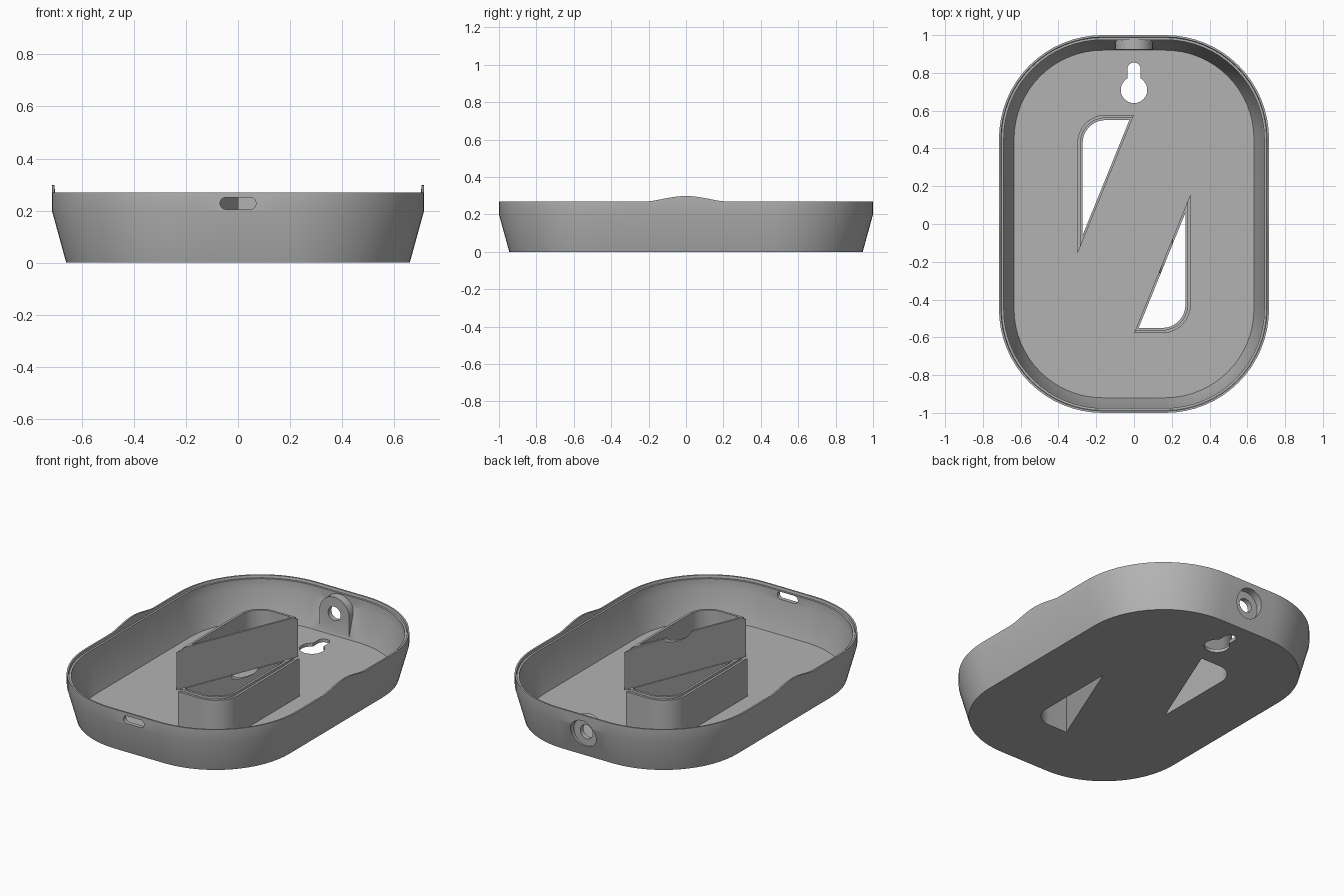
import bpy, bmesh
from math import sin, cos, pi, radians, hypot

cube = bpy.data.objects.get("Cube")
if cube:
    bpy.data.objects.remove(cube)

grey = bpy.data.materials.new("plain grey")
grey.use_nodes = True
COLOUR = (0.45, 0.45, 0.45, 1)
grey.diffuse_color = COLOUR
grey.node_tree.nodes["Principled BSDF"].inputs["Base Color"].default_value = COLOUR

CX, CY = 0.165, 0.45      # centres of the rounded corners
FLOOR = 0.02
STEPS = 16


def loft(name, loops, cap_first=True, cap_last=True, closed=False):
    """Skin a list of equal-length point loops."""
    bm = bmesh.new()
    rings = [[bm.verts.new(p) for p in loop] for loop in loops]
    n = len(rings[0])
    pairs = list(zip(rings, rings[1:])) + ([(rings[-1], rings[0])] if closed else [])
    for a, b in pairs:
        for i in range(n):
            j = (i + 1) % n
            bm.faces.new((a[i], a[j], b[j], b[i]))
    if cap_first and not closed:
        bm.faces.new(rings[0][::-1])
    if cap_last and not closed:
        bm.faces.new(rings[-1])
    bmesh.ops.recalc_face_normals(bm, faces=bm.faces)
    mesh = bpy.data.meshes.new(name)
    bm.to_mesh(mesh)
    bm.free()
    mesh.materials.append(grey)
    obj = bpy.data.objects.new(name, mesh)
    bpy.context.collection.objects.link(obj)
    return obj


def combine(obj, tool, operation="DIFFERENCE"):
    """Apply a boolean and discard the tool."""
    tool.hide_render = True
    mod = obj.modifiers.new("cut", "BOOLEAN")
    mod.operation, mod.solver, mod.object = operation, "EXACT", tool
    bpy.context.view_layer.objects.active = obj
    bpy.ops.object.modifier_apply(modifier=mod.name)
    bpy.data.objects.remove(tool)


def smooth(obj):
    bpy.ops.object.select_all(action="DESELECT")
    obj.select_set(True)
    bpy.context.view_layer.objects.active = obj
    bpy.ops.object.shade_smooth_by_angle(angle=radians(25))


def arc(cx, cy, r, start, end, n=STEPS):
    return [(cx + r * cos(radians(start + (end - start) * i / n)),
             cy + r * sin(radians(start + (end - start) * i / n))) for i in range(n + 1)]


def upright(pts, z):
    return [(x, y, z) for x, y in pts]


def facing(pts, y):
    return [(x, y, z) for x, z in pts]


# Tray shell: one rounded outline lofted up the outside and down the inside
def outline(r):
    bumps = [0.2 - 0.4 * i / 20 for i in range(21)]
    pts = arc(CX, CY, r, 0, 90) + arc(-CX, CY, r, 90, 180)
    pts += [(-CX - r, y) for y in bumps]
    pts += arc(-CX, -CY, r, 180, 270) + arc(CX, -CY, r, 270, 360)
    return pts + [(CX + r, -y) for y in bumps]


def rim(r, z, rise):
    return [(x, y, z + (rise * cos(y / 0.2 * pi / 2) ** 1.4 if abs(y) < 0.199 else 0))
            for x, y in outline(r)]


tray = loft("tray", [
    upright(outline(0.495), 0), upright(outline(0.55), 0.2),
    rim(0.55, 0.27, 0.028), rim(0.54, 0.27, 0.028),
    upright(outline(0.537), 0.255), upright(outline(0.525), 0.255),
    upright(outline(0.525), 0.2), upright(outline(0.47), FLOOR)])

# Screw boss on the back wall, its rear following the wall slope
boss = arc(0, 0.15, 0.1, 0, 180) + [(-0.1, 0.01), (0.1, 0.01)]
combine(tray, loft("boss", [
    facing(boss, 0.925),
    [(x, min(0.935 + 0.275 * z, 0.985), z) for x, z in boss]]), "UNION")
for radius, y0, y1 in ((0.085, 0.955, 1.1), (0.042, 0.85, 1.1)):
    hole = arc(0, 0.15, radius, 0, 345, 23)
    combine(tray, loft("hole", [facing(hole, y0), facing(hole, y1)]))

# Front cable slot
slot = arc(0.046, 0.228, 0.023, -90, 90) + arc(-0.046, 0.228, 0.023, 90, 270)
combine(tray, loft("slot", [facing(slot, -1.1), facing(slot, -0.9)]))

# Keyhole for hanging
keyhole = arc(0, 0.82, 0.035, 0, 180) + arc(0, 0.71, 0.07, 120, 420, 32)
combine(tray, loft("keyhole", [upright(keyhole, -0.1), upright(keyhole, 0.1)]))


# Slanted wells: side walls inset by d, slanted wall inset by t
def well(d, t, sign):
    left, top = -0.3 + d, 0.578 - d
    slope = 0.738 / 0.3
    lift = t * hypot(1, slope)
    pts = [(left, -0.16 + slope * d + lift), ((top - 0.578 - lift) / slope, top)]
    pts += arc(-0.15, 0.428, 0.15 - d, 90, 180, 12)
    return [(sign * x, sign * y) for x, y in pts]


for name, sign in (("left_well", 1), ("right_well", -1)):
    inner = well(0.028, 0.012, sign)
    combine(tray, loft("opening", [upright(inner, -0.1), upright(inner, 0.1)]))
    outer, lip = well(0, 0, sign), well(0.014, 0, sign)
    wall = loft(name, [upright(outer, FLOOR), upright(outer, 0.25), upright(lip, 0.25),
                       upright(lip, 0.265), upright(inner, 0.265), upright(inner, FLOOR)],
                closed=True)
    if sign < 0:
        # Wire notch in the top of the slanted wall
        notch = arc(0.17, 0.265, 0.035, 0, 345, 23)
        combine(wall, loft("notch", [facing(notch, -0.26), facing(notch, -0.04)]))
    smooth(wall)

smooth(tray)
